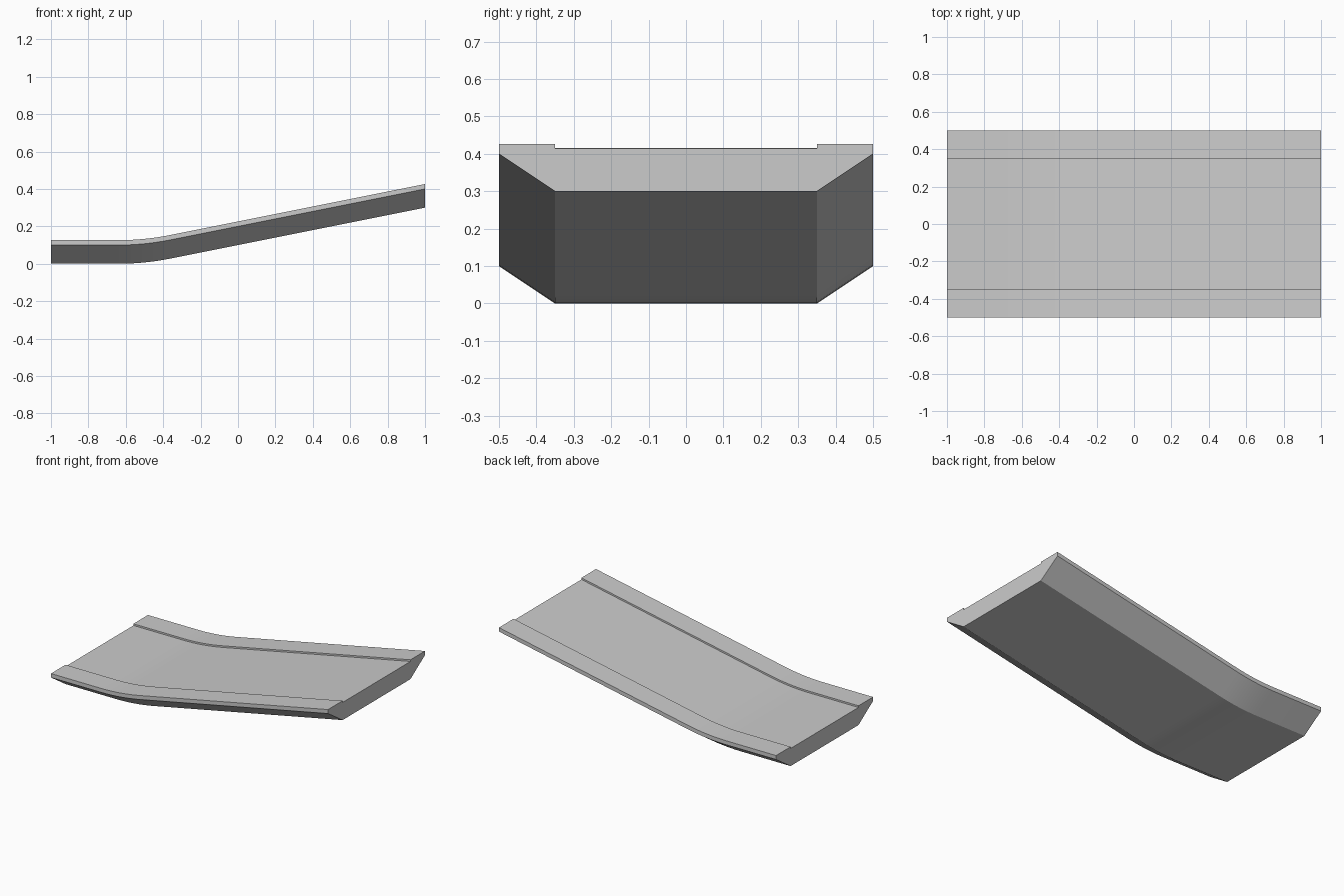
import bpy, bmesh

if "Cube" in bpy.data.objects:
    bpy.data.objects.remove(bpy.data.objects["Cube"])

# Path (x, rise): flat, smooth bend, then 1:5 slope
def bezier(t, a, b, c):
    return (1 - t) ** 2 * a + 2 * t * (1 - t) * b + t * t * c

path = [(-1.0, 0.0)]
for i in range(9):
    t = i / 8
    path.append((bezier(t, -0.64, -0.5, -0.36), bezier(t, 0, 0, 0.028)))
path.append((1.0, 0.3))

# Cross-section (y, z): chamfered underside, raised borders, sunken deck
half = [(0.35, 0.0), (0.5, 0.1), (0.5, 0.126), (0.35, 0.126), (0.35, 0.115)]
section = half + [(-y, z) for y, z in reversed(half)]

# Sweep the section along the path, keeping it upright
bm = bmesh.new()
rings = [[bm.verts.new((x, y, z + rise)) for y, z in section] for x, rise in path]
n = len(section)
for a, b in zip(rings, rings[1:]):
    for i in range(n):
        j = (i + 1) % n
        bm.faces.new((a[i], a[j], b[j], b[i]))
bm.faces.new(rings[0])
bm.faces.new(rings[-1])
bmesh.ops.recalc_face_normals(bm, faces=bm.faces)

mesh = bpy.data.meshes.new("ramp_slab")
bm.to_mesh(mesh)
bm.free()
ramp = bpy.data.objects.new("ramp_slab", mesh)
bpy.context.collection.objects.link(ramp)

# Smooth bend, crisp edges
bpy.context.view_layer.objects.active = ramp
ramp.select_set(True)
bpy.ops.object.shade_smooth_by_angle(angle=0.35)
